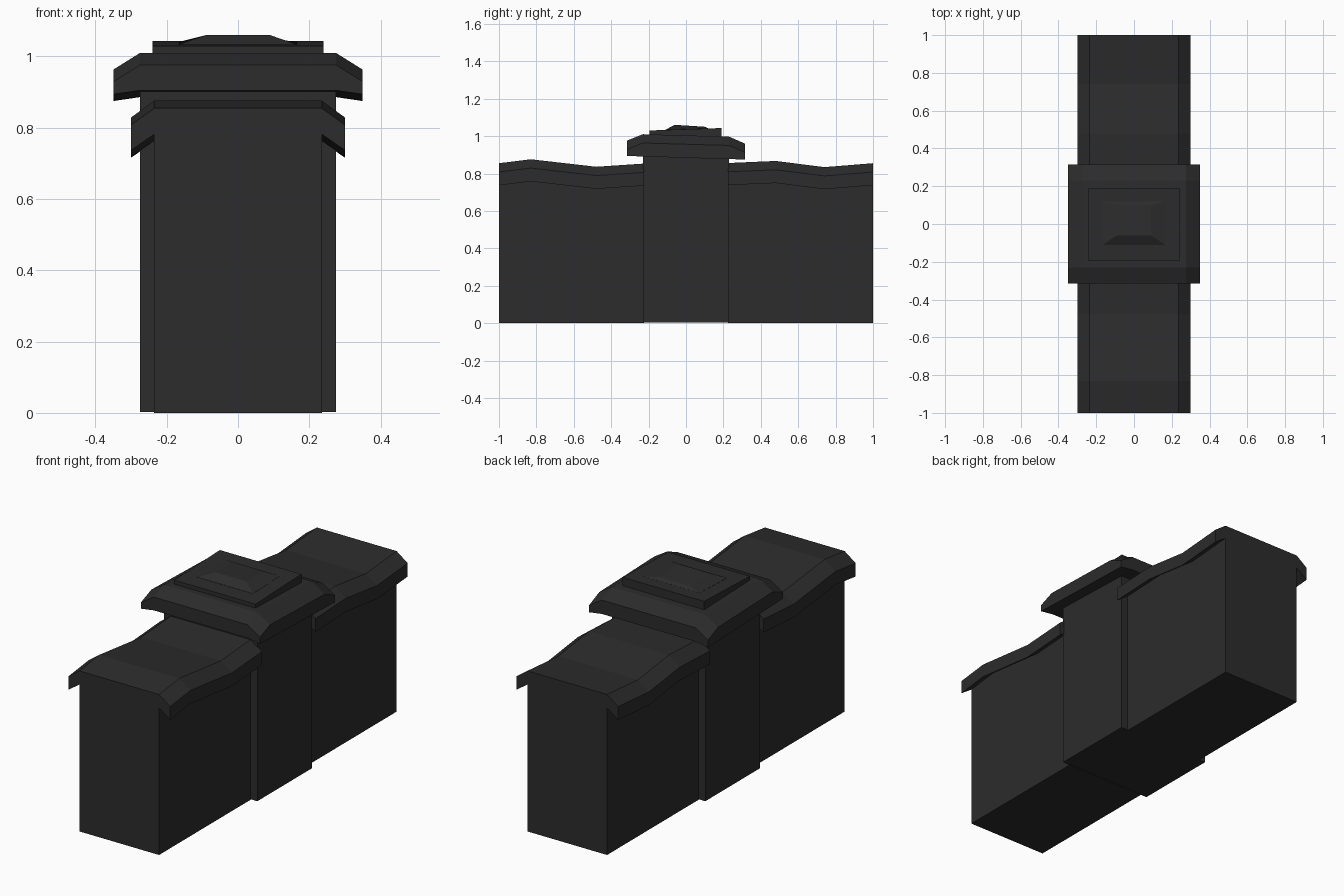
import bpy

if "Cube" in bpy.data.objects:
    bpy.data.objects.remove(bpy.data.objects["Cube"])

stone = bpy.data.materials.new("dark_stone")
stone.diffuse_color = (0.025, 0.025, 0.025, 1)
stone.use_nodes = True
stone.node_tree.nodes["Principled BSDF"].inputs["Base Color"].default_value = stone.diffuse_color


def loft(name, rings):
    """Skin equal-length closed rings and cap both ends."""
    n = len(rings[0])
    verts = [p for r in rings for p in r]
    faces = [(k * n + i, k * n + (i + 1) % n, (k + 1) * n + (i + 1) % n, (k + 1) * n + i)
             for k in range(len(rings) - 1) for i in range(n)]
    faces.append(tuple(reversed(range(n))))
    faces.append(tuple(range((len(rings) - 1) * n, len(rings) * n)))
    me = bpy.data.meshes.new(name)
    me.from_pydata(verts, [], faces)
    me.materials.append(stone)
    ob = bpy.data.objects.new(name, me)
    bpy.context.collection.objects.link(ob)
    # consistent outward normals
    bpy.context.view_layer.objects.active = ob
    ob.select_set(True)
    bpy.ops.object.mode_set(mode='EDIT')
    bpy.ops.mesh.select_all(action='SELECT')
    bpy.ops.mesh.normals_make_consistent(inside=False)
    bpy.ops.object.mode_set(mode='OBJECT')
    ob.select_set(False)
    return ob


def section(y, half):
    """Closed xz ring at depth y, mirrored from its right half (bottom to top)."""
    return [(x, y, z) for x, z in half] + [(-x, y, z) for x, z in reversed(half)]


def rect(hx, y0, y1, z0, z1):
    """Horizontal rectangle whose height runs from z0 at y0 to z1 at y1."""
    return [(-hx, y0, z0), (hx, y0, z0), (hx, y1, z1), (-hx, y1, z1)]


# walls with wavy overhanging coping
def wall_section(y, t):
    return section(y, [(0.235, 0), (0.235, t - 0.073), (0.30, t - 0.118),
                       (0.30, t - 0.047), (0.235, t)])


waves = {
    "wall_front": [(-1, 0.855), (-0.83, 0.876), (-0.48, 0.836), (-0.225, 0.853)],
    "wall_back": [(0.225, 0.856), (0.48, 0.867), (0.74, 0.834), (1, 0.855)],
}
for name, stations in waves.items():
    loft(name, [wall_section(y, t) for y, t in stations])

# central pillar
loft("pillar", [rect(0.275, -0.23, 0.23, 0.003, 0.003),
                rect(0.275, -0.23, 0.23, 0.94, 0.94)])

# slanted pillar cap with sloped borders: y, top height, underside height
cap = [(-0.315, 0.976, 0.905), (-0.23, 1.01, 0.902), (0.23, 0.997, 0.888), (0.315, 0.96, 0.886)]
loft("pillar_cap", [section(y, [(0.275, b), (0.35, b - 0.011), (0.35, t - 0.047), (0.275, t)])
                    for y, t, b in cap])

# top slab with a low raised centre
loft("top_slab", [rect(0.24, -0.195, 0.19, 0.985, 0.975),
                  rect(0.24, -0.195, 0.19, 1.03, 1.043)])
loft("raised_centre", [rect(0.165, -0.11, 0.12, 1.02, 1.025),
                       rect(0.165, -0.11, 0.12, 1.034, 1.041),
                       rect(0.09, -0.06, 0.10, 1.06, 1.05)])
